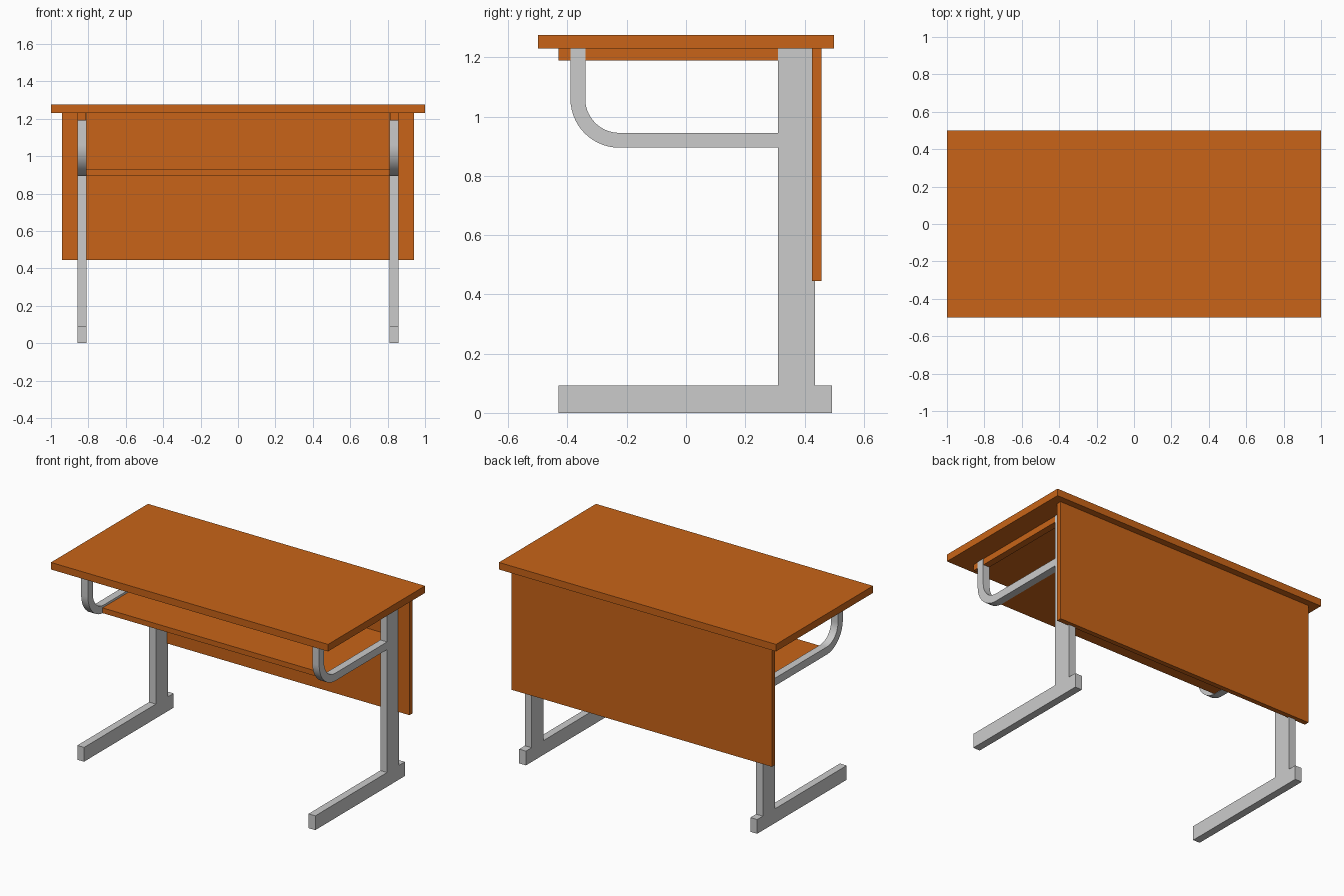
import bpy, bmesh
from math import sin, cos, pi, radians

if "Cube" in bpy.data.objects:
    bpy.data.objects.remove(bpy.data.objects["Cube"])

wood = bpy.data.materials.new("orange_wood")
wood.diffuse_color = (0.58, 0.127, 0.009, 1)
wood.use_nodes = True
wood.node_tree.nodes["Principled BSDF"].inputs["Base Color"].default_value = wood.diffuse_color


def finish(name, bm, mat=None, mirror=False):
    bmesh.ops.recalc_face_normals(bm, faces=bm.faces[:])
    me = bpy.data.meshes.new(name)
    bm.to_mesh(me)
    bm.free()
    ob = bpy.data.objects.new(name, me)
    bpy.context.collection.objects.link(ob)
    if mat:
        me.materials.append(mat)
    if mirror:
        ob.modifiers.new("mirror", 'MIRROR').use_axis[0] = True
    return ob


def board(name, x, y, z, mirror=False):
    bm = bmesh.new()
    bmesh.ops.create_cube(bm, size=1)
    for v in bm.verts:
        v.co = [lo + (c + 0.5) * (hi - lo) for c, (lo, hi) in zip(v.co, (x, y, z))]
    return finish(name, bm, wood, mirror)


# wooden boards
board("desk_top", (-1, 1), (-0.5, 0.5), (1.23, 1.276))
board("back_panel", (-0.94, 0.94), (0.425, 0.457), (0.445, 1.23))
board("book_shelf", (-0.81, 0.81), (-0.24, 0.425), (0.897, 0.931))
board("top_cleat", (0.812, 0.857), (-0.43, 0.425), (1.19, 1.23), mirror=True)


# side frame: foot, column and bent shelf arm in one side profile (y, z)
def bend(radius, steps=14):
    cy, cz = -0.225, 1.06
    return [(cy - radius * cos(pi / 2 * i / steps), cz - radius * sin(pi / 2 * i / steps))
            for i in range(steps + 1)]


foot_top, col_front, col_back, top = 0.093, 0.31, 0.435, 1.23
profile = [(-0.43, 0), (0.493, 0), (0.493, foot_top), (col_back, foot_top),
           (col_back, top), (col_front, top), (col_front, 0.945)]
profile += bend(0.115)[::-1]
profile += [(-0.34, top), (-0.39, top)]
profile += bend(0.165)
profile += [(col_front, 0.895), (col_front, foot_top), (-0.43, foot_top)]

bm = bmesh.new()
side = bm.faces.new([bm.verts.new((0.81, y, z)) for y, z in profile])
out = bmesh.ops.extrude_face_region(bm, geom=[side], use_keep_orig=True)
for v in out["geom"]:
    if isinstance(v, bmesh.types.BMVert):
        v.co.x = 0.859
frame = finish("side_frame", bm, mirror=True)

bpy.ops.object.select_all(action='DESELECT')
frame.select_set(True)
bpy.context.view_layer.objects.active = frame
bpy.ops.object.shade_smooth_by_angle(angle=radians(30))
